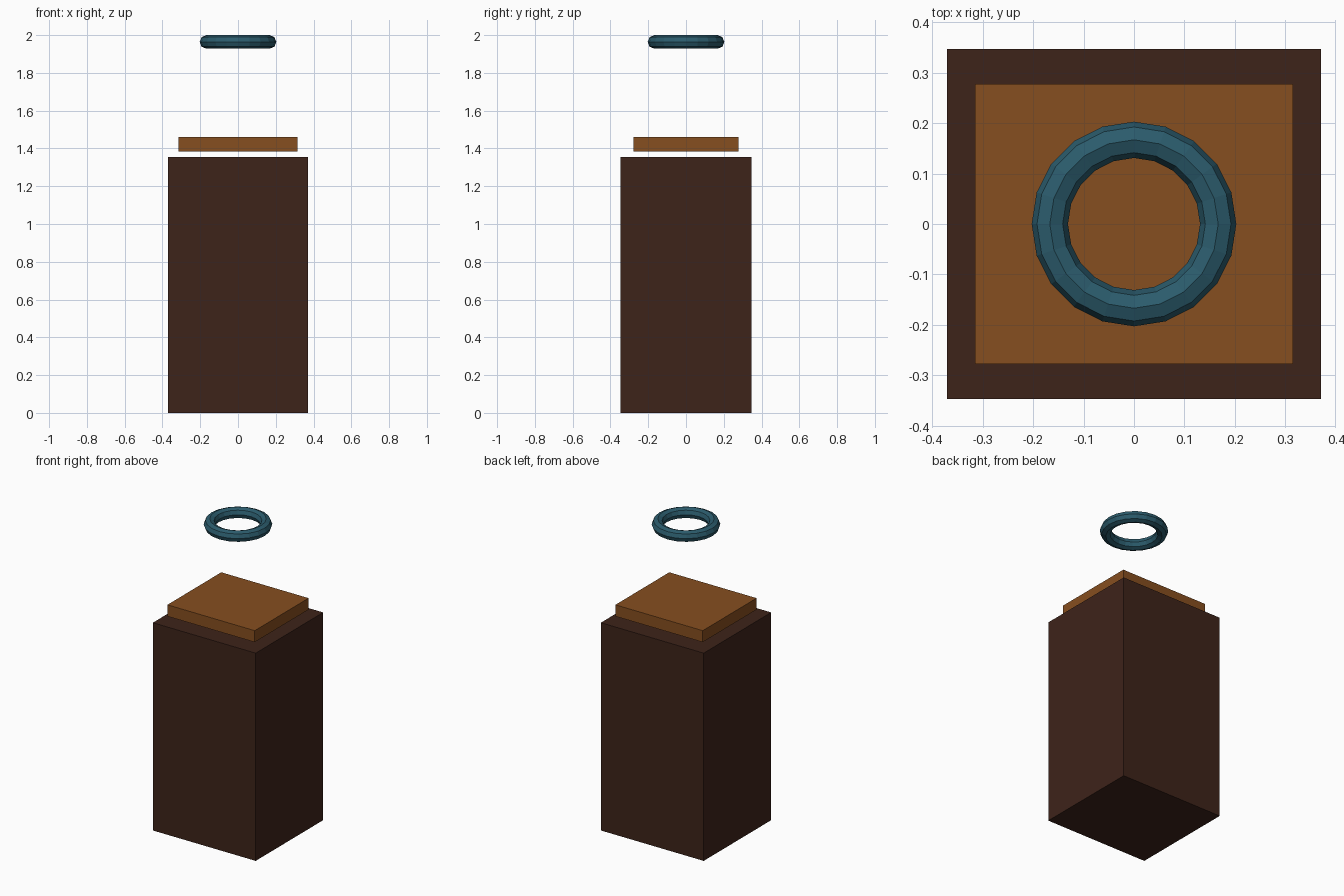
import bpy

if "Cube" in bpy.data.objects:
    bpy.data.objects.remove(bpy.data.objects["Cube"])


def paint(obj, name, rgb):
    mat = bpy.data.materials.new(name)
    mat.diffuse_color = (*rgb, 1.0)
    mat.use_nodes = True
    mat.node_tree.nodes["Principled BSDF"].inputs["Base Color"].default_value = mat.diffuse_color
    obj.data.materials.append(mat)


def box(name, size, z_bottom, mat_name, rgb):
    bpy.ops.mesh.primitive_cube_add(size=1, location=(0, 0, z_bottom + size[2] / 2))
    obj = bpy.context.object
    obj.name = name
    obj.scale = size
    bpy.ops.object.transform_apply(location=False, rotation=False, scale=True)
    paint(obj, mat_name, rgb)
    return obj


# Tall pedestal block
box("pedestal", (0.742, 0.695, 1.355), 0.0, "dark_wood", (0.048, 0.017, 0.010))

# Thin slab hovering just above the pedestal
box("top_slab", (0.63, 0.555, 0.075), 1.385, "light_wood", (0.24, 0.077, 0.014))

# Low-poly floating ring
minor = 0.036
bpy.ops.mesh.primitive_torus_add(
    major_radius=0.167, minor_radius=minor,
    major_segments=20, minor_segments=8,
    location=(0, 0, 2.0 - minor))
ring = bpy.context.object
ring.name = "floating_ring"
paint(ring, "teal", (0.024, 0.105, 0.15))
